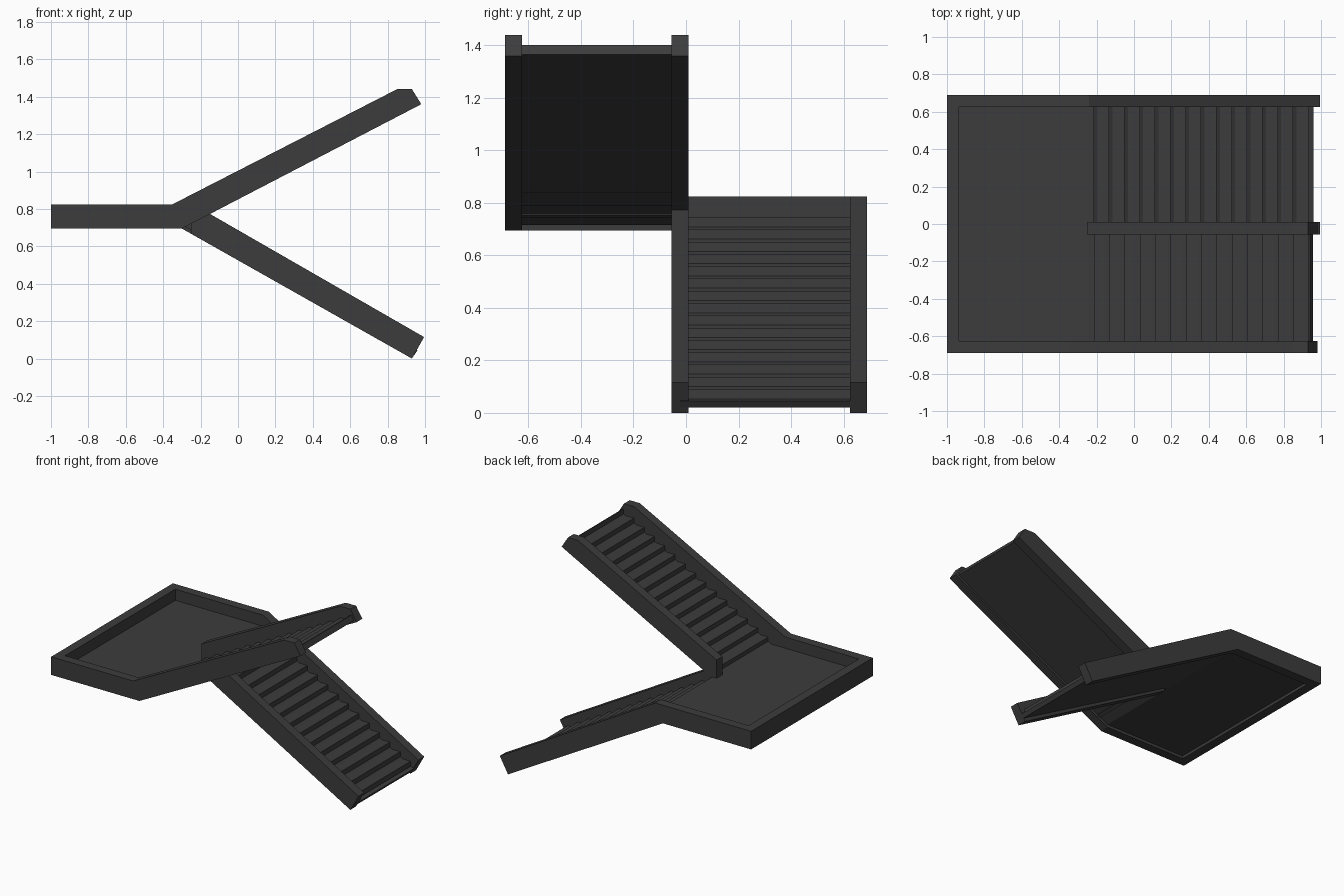
import bpy, bmesh

if "Cube" in bpy.data.objects:
    bpy.data.objects.remove(bpy.data.objects["Cube"])

mat = bpy.data.materials.new("dark_metal")
mat.diffuse_color = (0.045, 0.045, 0.045, 1)
mat.use_nodes = True
mat.node_tree.nodes["Principled BSDF"].inputs["Base Color"].default_value = mat.diffuse_color


def extrude(name, profile, y0, y1):
    """Extrude an (x, z) outline from y0 to y1."""
    bm = bmesh.new()
    face = bm.faces.new([bm.verts.new((x, y0, z)) for x, z in profile])
    ext = bmesh.ops.extrude_face_region(bm, geom=[face])
    verts = [g for g in ext["geom"] if isinstance(g, bmesh.types.BMVert)]
    bmesh.ops.translate(bm, verts=verts, vec=(0, y1 - y0, 0))
    bmesh.ops.recalc_face_normals(bm, faces=bm.faces)
    mesh = bpy.data.meshes.new(name)
    bm.to_mesh(mesh)
    bm.free()
    mesh.materials.append(mat)
    ob = bpy.data.objects.new(name, mesh)
    bpy.context.collection.objects.link(ob)
    return ob


OUT, IN = 0.69, 0.625          # outer and inner faces of the side stringers
C0, C1 = -0.055, 0.01          # centre stringer
MID = (C0 + C1) / 2
FLOOR, UNDER = 0.745, 0.715    # landing surface and underside
X0, RUN, N = -0.215, 0.082, 15  # first riser, tread depth, step count

# side stringers, each running into the landing rim
up_end = [(0.98, 1.36), (0.93, 1.44), (0.85, 1.44)]
low_end = [(0.93, 0.0), (0.995, 0.115)]
extrude("upper_outer_stringer",
        [(-1, 0.695), (-0.30, 0.695)] + up_end + [(-0.35, 0.825), (-1, 0.825)],
        -OUT, -IN)
extrude("lower_outer_stringer",
        [(-1, 0.695), (-0.30, 0.695)] + low_end + [(-0.24, 0.825), (-1, 0.825)],
        IN, OUT)

# centre stringers, cut off upright at the landing
extrude("upper_centre_stringer", [(-0.25, 0.721)] + up_end + [(-0.25, 0.876)], C0, C1)
extrude("lower_centre_stringer",
        [(-0.25, 0.667)] + low_end + [(-0.22, 0.813), (-0.25, 0.813)], C0, C1)

# landing
extrude("landing_end_rim",
        [(-1, 0.695), (-0.935, 0.695), (-0.935, 0.825), (-1, 0.825)], -IN, IN)
extrude("landing_floor",
        [(-0.935, UNDER), (-0.30, UNDER), (-0.30, FLOOR), (-0.935, FLOOR)], -IN, IN)

# lower flight: riser, short sloped strip, tread, repeated downwards
drop = 0.0468
prof = [(-0.30, UNDER), (-0.30, FLOOR)]
for i in range(N):
    x, z = X0 + RUN * i, FLOOR - drop * i
    prof += [(x, z), (x, z - 0.036)]
    if i < N - 1:
        prof.append((x + 0.018, z - drop))
prof += [(0.96, 0.045), (0.943, 0.02)]
extrude("lower_flight_steps", prof, MID, IN)

# upper flight: sloped strip, riser, tread, repeated upwards
rise = 0.0437
prof = [(-0.30, UNDER), (-0.30, FLOOR)]
for i in range(N):
    x, z = X0 + RUN * i, FLOOR + rise * i
    prof += [(x - 0.018, z), (x, z + 0.009), (x, z + rise)]
prof += [(0.94, FLOOR + rise * N), (0.958, 1.365)]
extrude("upper_flight_steps", prof, -IN, MID)
